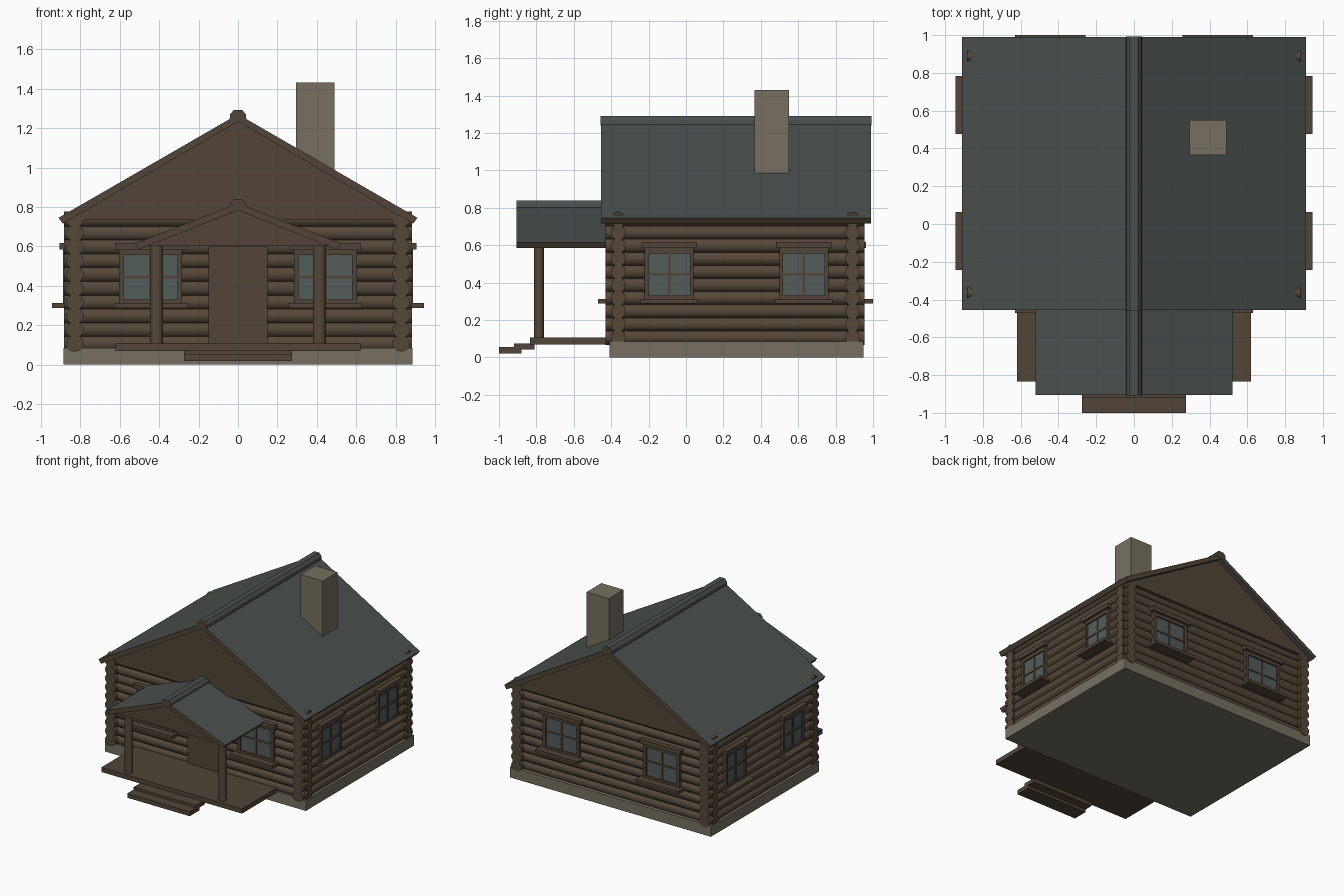
import bpy, bmesh, math
from mathutils import Matrix, Vector

if "Cube" in bpy.data.objects:
    bpy.data.objects.remove(bpy.data.objects["Cube"])


def material(name, rgb):
    m = bpy.data.materials.new(name)
    m.diffuse_color = (*rgb, 1)
    m.use_nodes = True
    m.node_tree.nodes["Principled BSDF"].inputs["Base Color"].default_value = m.diffuse_color
    return m


LOG = material("log brown", (0.088, 0.064, 0.040))
WOOD = material("trim brown", (0.082, 0.060, 0.038))
ROOF = material("roof grey green", (0.069, 0.082, 0.076))
STONE = material("stone beige", (0.180, 0.163, 0.118))
GLASS = material("window glass", (0.088, 0.110, 0.108))


def finish(name, bm, mats, smooth=False):
    bmesh.ops.recalc_face_normals(bm, faces=bm.faces)
    me = bpy.data.meshes.new(name)
    for m in mats:
        me.materials.append(m)
    if smooth:
        for f in bm.faces:
            f.smooth = True
    bm.to_mesh(me)
    bm.free()
    if smooth:
        me.set_sharp_from_angle(angle=math.radians(50))
    ob = bpy.data.objects.new(name, me)
    bpy.context.collection.objects.link(ob)
    return ob


def add_box(bm, x, y, z):
    size = Vector((abs(x[1] - x[0]), abs(y[1] - y[0]), abs(z[1] - z[0])))
    mid = Vector((x[0] + x[1], y[0] + y[1], z[0] + z[1])) / 2
    bmesh.ops.create_cube(bm, size=1, matrix=Matrix.Translation(mid) @ Matrix.Diagonal((*size, 1)))


def box(name, x, y, z, mat):
    bm = bmesh.new()
    add_box(bm, x, y, z)
    return finish(name, bm, [mat])


def add_log(bm, mid, length, axis, radii):
    """Oval log; radii are (across, z) for lying logs or (x, y) for posts."""
    rot = {"x": Matrix.Rotation(math.pi / 2, 4, "Y"),
           "y": Matrix.Rotation(math.pi / 2, 4, "X"),
           "z": Matrix.Identity(4)}[axis]
    a, b = radii
    sc = {"x": (length, a, b), "y": (a, length, b), "z": (a, b, length)}[axis]
    bmesh.ops.create_cone(bm, cap_ends=True, segments=12, radius1=1, radius2=1, depth=1,
                          matrix=Matrix.Translation(mid) @ Matrix.Diagonal((*sc, 1)) @ rot)


def prism(name, pts, y0, y1, mats, roof_rule=False):
    bm = bmesh.new()
    f = bm.faces.new([bm.verts.new((px, y0, pz)) for px, pz in pts])
    ext = bmesh.ops.extrude_face_region(bm, geom=[f])["geom"]
    bmesh.ops.translate(bm, vec=(0, y1 - y0, 0),
                        verts=[v for v in ext if isinstance(v, bmesh.types.BMVert)])
    bmesh.ops.recalc_face_normals(bm, faces=bm.faces)
    bm.normal_update()
    if roof_rule:  # sloping faces are roofing, edges and ends are wood
        for f in bm.faces:
            f.material_index = 0 if abs(f.normal.z) > 0.7 else 1
    return finish(name, bm, mats)


# Foundation
box("foundation", (-0.885, 0.885), (-0.41, 0.95), (0, 0.085), STONE)

# Log walls crossing at the corners
rows = [0.107 + 0.07 * i for i in range(10)]
for name, y in (("front_wall_logs", -0.362), ("back_wall_logs", 0.89)):
    bm = bmesh.new()
    for z in rows:
        add_log(bm, (0, y, z), 1.765, "x", (0.039, 0.041))
    finish(name, bm, [LOG], True)
for name, x in (("left_wall_logs", -0.827), ("right_wall_logs", 0.827)):
    bm = bmesh.new()
    for z in rows:
        add_log(bm, (x, 0.263, z), 1.385, "y", (0.046, 0.041))
    finish(name, bm, [LOG], True)

# Gables
gable = [(-0.87, 0.735), (0.87, 0.735), (0, 1.245)]
prism("front_gable", gable, -0.425, -0.36, [WOOD])
prism("back_gable", gable, 0.89, 0.955, [WOOD])


# Roofs: chevron slab and ridge cap
def roof(name, half, eave, top, y0, y1, thick):
    dx, dz = thick[0], thick[1]
    pts = [(-half, eave), (0, top), (half, eave),
           (half - dx, eave - dz), (0, top - thick[2]), (-half + dx, eave - dz)]
    prism(name, pts, y0, y1, [ROOF, WOOD], True)
    cap = [(-0.043, top - 0.03), (-0.04, top), (-0.022, top + 0.021),
           (0.022, top + 0.021), (0.04, top), (0.043, top - 0.03)]
    bm_ob = prism(name + "_ridge_cap", cap, y0 - 0.002, y1 + 0.002, [ROOF, WOOD])
    for p in bm_ob.data.polygons:
        p.material_index = 1 if abs(p.normal.y) > 0.9 else 0


roof("main_roof", 0.91, 0.745, 1.27, -0.455, 0.99, (0.022, 0.03, 0.037))
roof("porch_roof", 0.522, 0.615, 0.818, -0.905, -0.38, (0.02, 0.03, 0.035))
prism("porch_gable", [(-0.48, 0.603), (0.48, 0.603), (0, 0.79)], -0.89, -0.86, [WOOD])

# Chimney
box("chimney", (0.295, 0.49), (0.365, 0.55), (0.9, 1.43), STONE)

# Porch deck, steps and posts
box("porch_deck", (-0.62, 0.62), (-0.835, -0.40), (0.07, 0.107), WOOD)
box("upper_step", (-0.275, 0.275), (-0.92, -0.81), (0.042, 0.075), WOOD)
box("lower_step", (-0.275, 0.275), (-1.0, -0.88), (0.02, 0.055), WOOD)
for side, x in (("left", -0.413), ("right", 0.413)):
    bm = bmesh.new()
    add_log(bm, (x, -0.785, 0.36), 0.52, "z", (0.033, 0.027))
    finish(side + "_porch_post", bm, [LOG], True)

# Door
box("door", (-0.15, 0.15), (-0.42, -0.36), (0.107, 0.60), WOOD)


# Windows: frame, header, sill and crossbars over a glass plate
def window(name, axis, sign, c, wall, k):
    def put(bm, u, out, z):
        uu = (c + u[0] * k, c + u[1] * k)
        dd = (wall - sign * 0.05, wall + sign * out)
        add_box(bm, *((uu, dd, z) if axis == "y" else (dd, uu, z)))
    bm = bmesh.new()
    for u, out, z in [((-0.16, -0.135), 0.015, (0.31, 0.59)), ((0.135, 0.16), 0.015, (0.31, 0.59)),
                      ((-0.16, 0.16), 0.015, (0.31, 0.33)), ((-0.16, 0.16), 0.015, (0.557, 0.59)),
                      ((-0.181, 0.181), 0.033, (0.585, 0.618)), ((-0.187, 0.187), 0.071, (0.288, 0.312)),
                      ((-0.009, 0.009), 0.010, (0.33, 0.56)), ((-0.135, 0.135), 0.010, (0.437, 0.452))]:
        put(bm, u, out, z)
    finish(name + "_frame", bm, [WOOD])
    bm = bmesh.new()
    put(bm, (-0.136, 0.136), 0.004, (0.328, 0.56))
    finish(name + "_glass", bm, [GLASS])


for side, s in (("left", -1), ("right", 1)):
    window("front_" + side + "_window", "y", -1, s * 0.443, -0.40, 1)
    window("back_" + side + "_window", "y", 1, s * 0.443, 0.929, 1)
    window(side + "_near_window", "x", s, -0.09, s * 0.873, 0.82)
    window(side + "_far_window", "x", s, 0.63, s * 0.873, 0.82)
